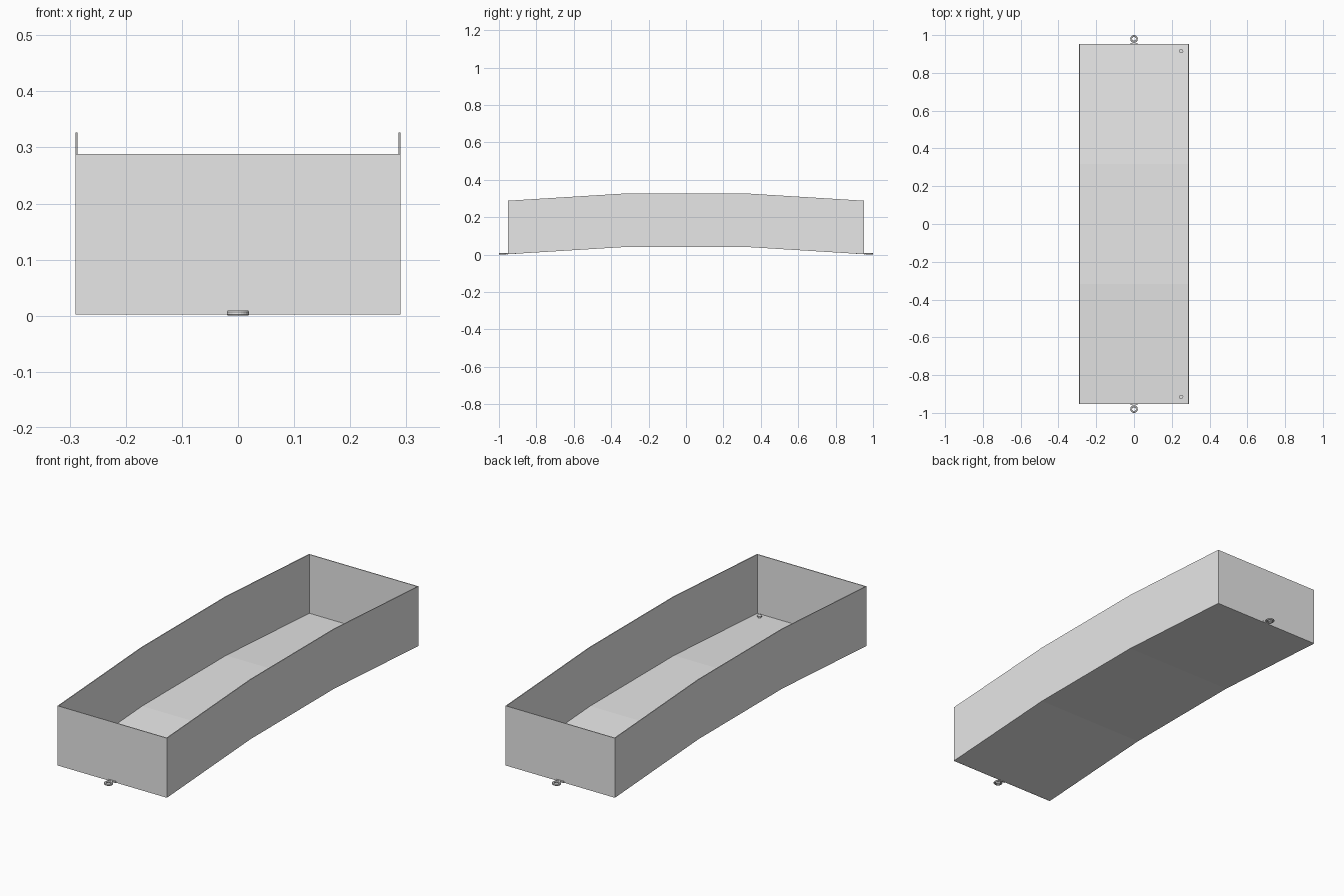
import bpy
import bmesh
from math import pi, sin, cos

cube = bpy.data.objects.get("Cube")
if cube:
    bpy.data.objects.remove(cube, do_unlink=True)

grey = bpy.data.materials.new("plain grey")
grey.use_nodes = True
grey.diffuse_color = (0.8, 0.8, 0.8, 1)
grey.node_tree.nodes["Principled BSDF"].inputs["Base Color"].default_value = (0.8, 0.8, 0.8, 1)

HALF_W, HALF_L, KINK = 0.29, 0.953, 0.318
LOW, RISE, HEIGHT, THICK = 0.002, 0.039, 0.286, 0.004


def add_object(name, bm):
    bmesh.ops.recalc_face_normals(bm, faces=bm.faces)
    mesh = bpy.data.meshes.new(name)
    bm.to_mesh(mesh)
    bm.free()
    mesh.materials.append(grey)
    obj = bpy.data.objects.new(name, mesh)
    bpy.context.collection.objects.link(obj)
    return obj


def arched_slab(name, x0, x1, height, half_l=HALF_L):
    """Band following the three-part arch, extruded across x."""
    end = LOW + RISE * (HALF_L - half_l) / (HALF_L - KINK)
    path = [(-half_l, end), (-KINK, LOW + RISE), (KINK, LOW + RISE), (half_l, end)]
    bm = bmesh.new()
    rows = [[bm.verts.new(p) for p in ((x0, y, z), (x1, y, z),
                                      (x1, y, z + height), (x0, y, z + height))]
            for y, z in path]
    for a, b in zip(rows, rows[1:]):
        for i in range(4):
            j = (i + 1) % 4
            bm.faces.new((a[i], a[j], b[j], b[i]))
    bm.faces.new(rows[0])
    bm.faces.new(rows[-1])
    return add_object(name, bm)


def box(name, x, y, z):
    """Box from three (min, max) ranges."""
    bm = bmesh.new()
    bmesh.ops.create_cube(bm, size=1)
    for v in bm.verts:
        v.co = [r[0] if c < 0 else r[1] for c, r in zip(v.co, (x, y, z))]
    return add_object(name, bm)


def lathe(name, profile, centre, closed, steps=24):
    """Revolve an (r, z) profile about a vertical axis."""
    bm = bmesh.new()
    cx, cy = centre
    rings = []
    for k in range(steps):
        a = 2 * pi * k / steps
        rings.append([bm.verts.new((cx + r * cos(a), cy + r * sin(a), z)) for r, z in profile])
    n = len(profile)
    for k in range(steps):
        a, b = rings[k], rings[(k + 1) % steps]
        for i in range(n if closed else n - 1):
            j = (i + 1) % n
            bm.faces.new((a[i], b[i], b[j], a[j]))
    if not closed:
        bm.faces.new([r[0] for r in rings])
        bm.faces.new([r[-1] for r in rings])
    return add_object(name, bm)


# Arched floor and side walls
arched_slab("floor", -HALF_W + THICK, HALF_W - THICK, THICK, HALF_L - THICK)
arched_slab("left_wall", HALF_W - THICK, HALF_W, HEIGHT)
arched_slab("right_wall", -HALF_W, -HALF_W + THICK, HEIGHT)

for side, s in (("front", -1), ("back", 1)):
    def span(a, b):
        return tuple(sorted((s * a, s * b)))

    # End wall
    box(side + "_wall", (-HALF_W + THICK, HALF_W - THICK),
        span(HALF_L - THICK, HALF_L), (LOW, LOW + HEIGHT))

    # Hitch: mounting plate, neck and ring
    box(side + "_hitch_plate", (-0.019, 0.019), span(HALF_L, 0.957), (0.001, 0.009))
    box(side + "_hitch_neck", (-0.007, 0.007), span(0.957, 0.968), (0.002, 0.008))
    lathe(side + "_hitch_ring",
          [(0.010, 0.002), (0.012, 0), (0.018, 0), (0.020, 0.002),
           (0.020, 0.007), (0.018, 0.009), (0.012, 0.009), (0.010, 0.007)],
          (0, s * 0.98), True)

    # Small flanged peg on the floor
    lathe(side + "_peg",
          [(0.007, 0.004), (0.007, 0.013), (0.011, 0.014), (0.011, 0.019)],
          (0.25, s * 0.915), False, 16)
